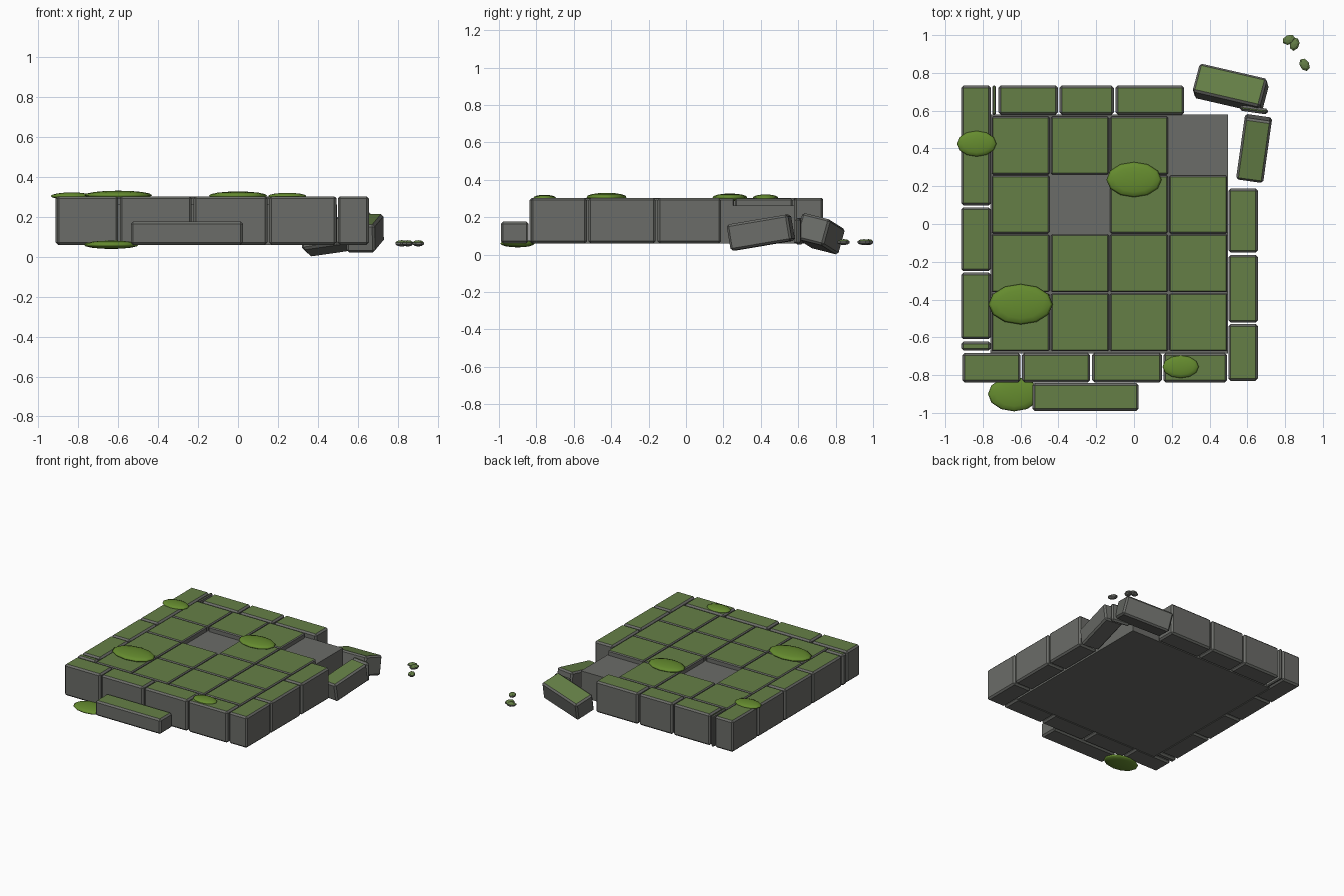
import bpy, bmesh, math
from mathutils import Euler, Vector

if "Cube" in bpy.data.objects:
    bpy.data.objects.remove(bpy.data.objects["Cube"])


def material(name, rgb):
    m = bpy.data.materials.new(name)
    m.diffuse_color = (*rgb, 1)
    m.use_nodes = True
    m.node_tree.nodes["Principled BSDF"].inputs["Base Color"].default_value = m.diffuse_color
    return m


STONE = material("grey_stone", (0.146, 0.150, 0.138))
MOSSY = material("mossy_stone_top", (0.130, 0.212, 0.062))
MOSS = material("bright_moss", (0.130, 0.260, 0.028))


def finish(name, bm, mats, loc=(0, 0, 0), rot=(0, 0, 0)):
    me = bpy.data.meshes.new(name)
    bm.to_mesh(me)
    bm.free()
    for m in mats:
        me.materials.append(m)
    ob = bpy.data.objects.new(name, me)
    ob.location = loc
    ob.rotation_euler = Euler([math.radians(a) for a in rot])
    bpy.context.collection.objects.link(ob)
    return ob


def block(name, size, loc, rot=(0, 0, 0), bevel=0.012, mossy=True):
    """Chamfered stone; its upward face is overgrown."""
    bm = bmesh.new()
    bmesh.ops.create_cube(bm, size=1)
    bmesh.ops.scale(bm, vec=size, verts=bm.verts)
    if bevel:
        bmesh.ops.bevel(bm, geom=bm.edges[:], offset=bevel, segments=1,
                        affect='EDGES', profile=0.5)
    bm.normal_update()
    for f in bm.faces:
        f.material_index = 1 if mossy and f.normal.z > 0.9 else 0
    return finish(name, bm, (STONE, MOSSY), loc, rot)


def span(name, x0, x1, y0, y1, z0, z1, **kw):
    return block(name, (x1 - x0, y1 - y0, z1 - z0),
                 ((x0 + x1) / 2, (y0 + y1) / 2, (z0 + z1) / 2), **kw)


def ball(name, loc, radii, segs, rings, mats, rot=0, smooth=False):
    bm = bmesh.new()
    bmesh.ops.create_uvsphere(bm, u_segments=segs, v_segments=rings, radius=1)
    bmesh.ops.scale(bm, vec=radii, verts=bm.verts)
    bm.normal_update()
    for f in bm.faces:
        f.smooth = smooth
        if len(mats) > 1 and f.normal.z > 0.7:
            f.material_index = 1
    return finish(name, bm, mats, loc, (0, 0, rot))


Z0, ZB, Z1 = 0.06, 0.262, 0.303

# Core slab under the paving
span("core_slab", -0.76, 0.497, -0.685, 0.58, Z0, ZB, bevel=0, mossy=False)

# Paving tiles, two of them missing
for i in range(4):
    for j in range(4):
        if (i, j) in {(3, 3), (1, 2)}:
            continue
        x, y = -0.753 + 0.3135 * i, -0.673 + 0.312 * j
        span(f"paving_tile_{i}_{j}", x, x + 0.306, y, y + 0.306,
             ZB - 0.01, Z1 - 0.004, bevel=0.007)

# Border stones
for n, (a, b) in enumerate([(-0.908, -0.6), (-0.592, -0.232),
                            (-0.222, 0.148), (0.156, 0.493)]):
    span(f"front_stone_{n}", a, b, -0.838, -0.683, Z0, Z1)
for n, (a, b) in enumerate([(-0.83, -0.53), (-0.522, -0.163), (-0.152, 0.188)]):
    span(f"right_stone_{n}", 0.5, 0.656, a, b, Z0, Z1)
for n, (a, b) in enumerate([(-0.67, -0.622), (-0.61, -0.258), (-0.25, 0.088),
                            (0.098, 0.415), (0.423, 0.732)]):
    span(f"left_stone_{n}", -0.914, -0.757, a, b, Z0, Z1)
for n, (a, b) in enumerate([(-0.75, -0.73), (-0.717, -0.403),
                            (-0.394, -0.107), (-0.097, 0.266)]):
    span(f"back_stone_{n}", a, b, 0.578, 0.733, Z0, Z1,
         bevel=0.006 if n == 0 else 0.012)

# Step and collapsed corner stones
span("front_step", -0.537, 0.025, -0.99, -0.842, Z0, 0.177)
block("fallen_stone_back", (0.37, 0.16, 0.145), (0.512, 0.718, 0.112), (-14, -8, -13))
block("fallen_stone_right", (0.335, 0.145, 0.142), (0.636, 0.4, 0.118), (0, 9.5, 82)
      ).rotation_euler = Euler((0, math.radians(-9.5), math.radians(82)))
block("fallen_sliver", (0.15, 0.03, 0.14), (0.635, 0.605, 0.125), (0, 0, -8))

# Pebbles
for n, (x, y, r) in enumerate([(0.82, 0.975, 20), (0.85, 0.952, 70), (0.903, 0.843, -60)]):
    ball(f"pebble_{n}", (x, y, 0.067), (0.038, 0.027, 0.016), 7, 5, (STONE, MOSSY), r)

# Moss cushions
for n, (x, y, z, rx, ry, rz) in enumerate([
        (-0.6, -0.425, 0.308, 0.17, 0.107, 0.023),
        (0.0, 0.235, 0.306, 0.146, 0.093, 0.021),
        (0.247, -0.756, 0.304, 0.096, 0.06, 0.016),
        (-0.833, 0.425, 0.304, 0.105, 0.068, 0.018),
        (-0.635, -0.9, 0.06, 0.138, 0.092, 0.021)]):
    ball(f"moss_cushion_{n}", (x, y, z), (rx, ry, rz), 12, 8, (MOSS,), smooth=True)
